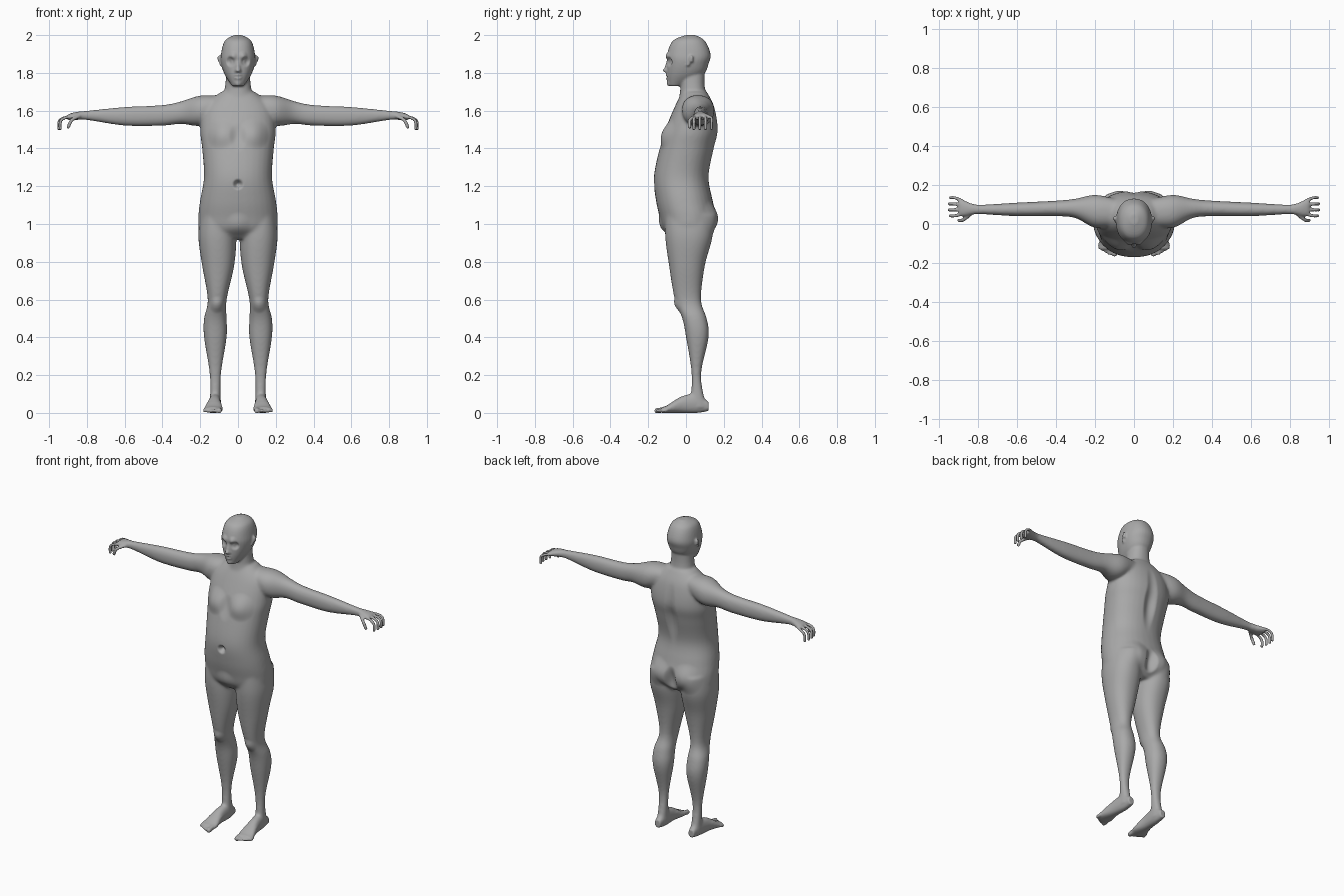
import bpy, bmesh
from math import cos, sin, tau, copysign
from mathutils import Vector

cube = bpy.data.objects.get("Cube")
if cube:
    bpy.data.objects.remove(cube)

grey = (0.4, 0.4, 0.4, 1)
material = bpy.data.materials.new("plain grey")
material.use_nodes = True
material.diffuse_color = grey
material.node_tree.nodes["Principled BSDF"].inputs["Base Color"].default_value = grey

bm = bmesh.new()


def bridge(rings):
    """Bridge successive closed rings of points and cap both ends."""
    loops = [[bm.verts.new(point) for point in ring] for ring in rings]
    for lower, upper in zip(loops, loops[1:]):
        for i in range(len(lower)):
            bm.faces.new((lower[i - 1], lower[i], upper[i], upper[i - 1]))
    bm.faces.new(loops[0])
    bm.faces.new(loops[-1])


def smooth_rows(rows, steps=5):
    """Run a smooth curve through rows of numbers."""
    rows = [Vector(row) for row in rows]
    padded = [rows[0]] + rows + [rows[-1]]
    curve = []
    for before, start, end, after in zip(padded, padded[1:], padded[2:], padded[3:]):
        leave, arrive = (end - before) / 2, (after - start) / 2
        for step in range(steps):
            t = step / steps
            ease = t * t * (3 - 2 * t)
            curve.append(start.lerp(end, ease) + leave * t * (1 - t) ** 2 - arrive * t * t * (1 - t))
    return curve + [rows[-1]]


def squared(value):
    """Fill out a circle slightly towards a rounded square."""
    return copysign(abs(value) ** 0.9, value)


def loft(rows, place, sides=32):
    """Each row holds a station, then the low and high bounds of its section."""
    angles = [tau * k / sides for k in range(sides)]
    bridge([[place(station,
                   (low_a + high_a + (high_a - low_a) * squared(cos(angle))) / 2,
                   (low_b + high_b + (high_b - low_b) * squared(sin(angle))) / 2)
             for angle in angles]
            for station, low_a, high_a, low_b, high_b in smooth_rows(rows)])


def tube(points, radius, side=1, sides=10):
    """Round-ended tube along a smooth path."""
    path = smooth_rows(points)
    path.insert(0, path[0] + (path[0] - path[1]).normalized() * radius / 2)
    path.append(path[-1] + (path[-1] - path[-2]).normalized() * radius / 2)
    last = len(path) - 1
    rings = []
    for i, centre in enumerate(path):
        along = (path[min(i + 1, last)] - path[max(i - 1, 0)]).normalized()
        across = along.cross(Vector((0.3, 1, 0.2))).normalized()
        over = along.cross(across)
        size = radius / 2 if i in (0, last) else radius
        ring = []
        for k in range(sides):
            angle = tau * k / sides
            point = centre + (across * cos(angle) + over * sin(angle)) * size
            ring.append((side * point.x, point.y, point.z))
        rings.append(ring)
    bridge(rings)


def trunk_loft(rows):
    """Symmetric upright loft from rows of height, half width, front, back."""
    loft([(height, -half, half, front, back) for height, half, front, back in rows],
         lambda height, x, y: (x, y, height))


# torso, neck and head
trunk_loft([(1.7, .09, -.02, .11), (1.62, .18, -.06, .15), (1.5, .2, -.11, .17),
            (1.4, .19, -.14, .15), (1.25, .18, -.17, .12), (1.13, .2, -.16, .14),
            (1.04, .21, -.14, .16), (.97, .2, -.12, .15), (.92, .12, -.07, .1)])
trunk_loft([(1.6, .1, -.05, .13), (1.72, .07, -.03, .1), (1.82, .06, -.04, .1)])
trunk_loft([(2, .02, 0, .05), (1.97, .07, -.07, .1), (1.9, .09, -.1, .13),
            (1.85, .09, -.1, .12), (1.79, .07, -.1, .09), (1.73, .03, -.09, -.02)])
nose = [(0, -.09, 1.87), (0, -.11, 1.81)]
tube(nose, radius=.01)

# limb sections
leg = [(1.05, .03, .2, -.11, .14), (.93, .01, .21, -.11, .14), (.78, .02, .19, -.09, .1),
       (.6, .06, .16, -.06, .08), (.5, .06, .18, -.02, .11), (.4, .06, .18, 0, .12),
       (.2, .09, .15, .03, .08), (.03, .09, .15, .02, .11)]
foot = [(.12, .1, .14, .01, .06), (.06, .09, .15, 0, .1), (-.02, .09, .16, 0, .09),
        (-.1, .08, .18, 0, .04), (-.13, .09, .18, 0, .03)]
arm = [(.1, -.01, .13, 1.57, 1.68), (.2, -.02, .15, 1.52, 1.68), (.3, .03, .13, 1.53, 1.65),
       (.4, .04, .12, 1.52, 1.63), (.6, .04, .11, 1.52, 1.62), (.8, .05, .1, 1.55, 1.6),
       (.87, .04, .12, 1.55, 1.59), (.9, .04, .13, 1.55, 1.58)]
thumb = [(.84, .05, 1.57), (.88, .02, 1.55), (.9, .02, 1.51)]
big_toe = [(.1, -.1, .02), (.1, -.16, .01)]
ear = [(.09, .01, 1.84), (.1, .03, 1.89), (.1, .03, 1.86)]

for side in (1, -1):
    loft(leg, lambda height, x, y: (side * x, y, height))
    loft(foot, lambda y, x, height: (side * x, y, height))
    loft(arm, lambda x, y, height: (side * x, y, height))
    tube(thumb, radius=.01, side=side)
    tube(big_toe, radius=.015, side=side)
    tube(ear, radius=.008, side=side)
    for i in range(4):
        # fingers fan out and curl down, the middle ones longest
        root = .05 + .023 * i
        fan = root + (i - 1) * .008
        reach = .95 - .006 * abs(i - 1.5)
        tube([(.88, root, 1.57), (reach - .02, fan, 1.56), (reach, fan, 1.54),
              (reach, fan, 1.5)], radius=.009, side=side)
        # small toes shorten towards the outside
        x = .126 + .017 * i
        tube([(x, -.1, .015), (x, .01 * i - .155, .01)], radius=.009, side=side)

# fuse the parts into one skin
bmesh.ops.recalc_face_normals(bm, faces=bm.faces)
parts = bpy.data.meshes.new("parts")
bm.to_mesh(parts)
bm.free()
body = bpy.data.objects.new("body", parts)
bpy.context.collection.objects.link(body)
fuse = body.modifiers.new("fuse", "REMESH")
fuse.mode = "VOXEL"
fuse.voxel_size = .006
graph = bpy.context.evaluated_depsgraph_get()
skin = bpy.data.meshes.new_from_object(body.evaluated_get(graph))
body.modifiers.clear()
body.data = skin
bpy.data.meshes.remove(parts)
bm = bmesh.new()
bm.from_mesh(skin)


def relax(verts, passes):
    for _ in range(passes):
        bmesh.ops.smooth_vert(bm, verts=verts, factor=.5,
                              use_axis_x=True, use_axis_y=True, use_axis_z=True)


def push(x, y, z, radius, depth, tall=1):
    """Sculpt a soft bump or hollow along y, mirrored across the middle."""
    for vert in bm.verts:
        across, along = abs(vert.co.x) - x, vert.co.y - y
        rise = (vert.co.z - z) / tall
        nearness = 1 - (across ** 2 + along ** 2 + rise ** 2) / radius ** 2
        if nearness > 0:
            vert.co.y += depth * nearness ** 2


# soften the joins between limbs and trunk, but keep hands, feet and face crisp
relax([v for v in bm.verts if .06 < v.co.z < 1.72 and abs(v.co.x) < .82], passes=12)
relax(bm.verts, passes=2)

# chest, breastbone, navel, groin
push(.09, -.11, 1.48, radius=.09, depth=-.02)
push(0, -.13, 1.47, radius=.05, depth=.01, tall=2)
push(0, -.17, 1.21, radius=.03, depth=.03)
push(0, -.12, 1, radius=.07, depth=-.01)
# spine, buttocks, cleft
push(0, .15, 1.4, radius=.05, depth=-.02, tall=5)
push(.1, .14, 1.03, radius=.1, depth=.02)
push(0, .16, 1, radius=.05, depth=-.03, tall=2)
# kneecaps
push(.11, -.05, .57, radius=.05, depth=-.01)
# eye sockets, brow, eyes
push(.04, -.09, 1.86, radius=.03, depth=.02)
push(.03, -.1, 1.89, radius=.03, depth=-.01)
push(.04, -.08, 1.86, radius=.02, depth=-.01)
# nostrils, lips, mouth line, chin
push(.01, -.11, 1.81, radius=.02, depth=-.01)
push(0, -.1, 1.78, radius=.03, depth=-.01)
push(0, -.11, 1.78, radius=.03, depth=.01, tall=.2)
push(0, -.1, 1.74, radius=.03, depth=-.01)

# flat soles and a smooth finish
for vert in bm.verts:
    vert.co.z = max(vert.co.z, 0)
for face in bm.faces:
    face.smooth = True
bm.to_mesh(skin)
bm.free()
skin.materials.clear()
skin.materials.append(material)
